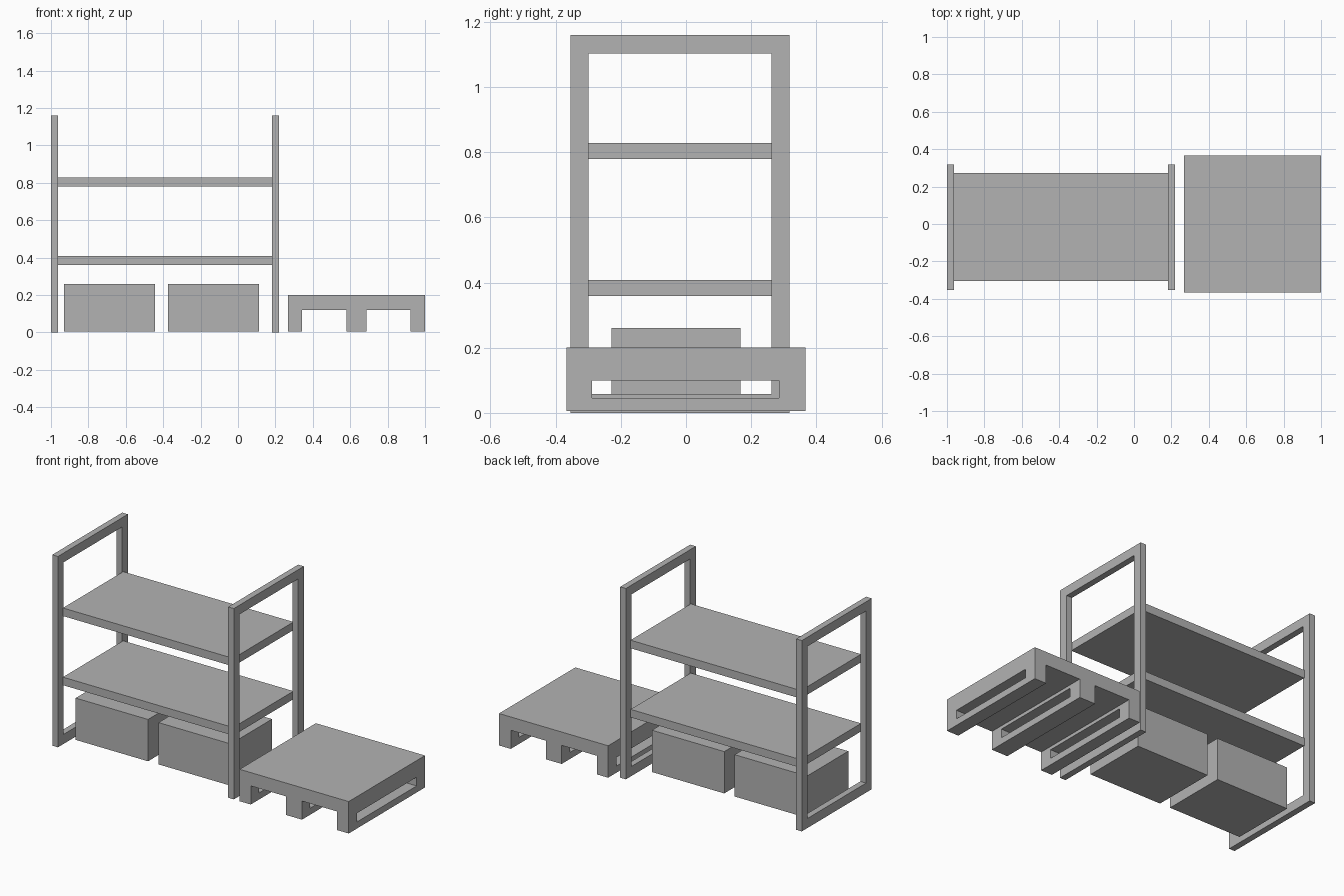
import bpy
import bmesh

if "Cube" in bpy.data.objects:
    bpy.data.objects.remove(bpy.data.objects["Cube"])

steel = bpy.data.materials.new("plain grey")
steel.diffuse_color = (0.45, 0.45, 0.45, 1)
steel.use_nodes = True
steel.node_tree.nodes["Principled BSDF"].inputs["Base Color"].default_value = steel.diffuse_color


def block(name, x, y, z):
    """Box spanning the given (low, high) ranges."""
    bm = bmesh.new()
    bmesh.ops.create_cube(bm, size=1)
    for v in bm.verts:
        v.co = [r[0] if c < 0 else r[1] for c, r in zip(v.co, (x, y, z))]
    mesh = bpy.data.meshes.new(name)
    bm.to_mesh(mesh)
    bm.free()
    mesh.materials.append(steel)
    ob = bpy.data.objects.new(name, mesh)
    bpy.context.collection.objects.link(ob)
    return ob


def cut(ob, x, y, z):
    """Remove a box-shaped opening from an object."""
    cutter = block("cutter", x, y, z)
    cutter.hide_render = True
    mod = ob.modifiers.new("opening", 'BOOLEAN')
    mod.operation = 'DIFFERENCE'
    mod.solver = 'EXACT'
    mod.object = cutter
    bpy.context.view_layer.objects.active = ob
    bpy.ops.object.modifier_apply(modifier=mod.name)
    bpy.data.objects.remove(cutter)


# Rectangular end frames of the rack
for name, x0, x1 in (("left_frame", -1.0, -0.962), ("right_frame", 0.182, 0.22)):
    frame = block(name, (x0, x1), (-0.354, 0.317), (0, 1.159))
    cut(frame, (x0 - 0.1, x1 + 0.1), (-0.299, 0.263), (0.058, 1.103))

# Shelf boards between the frames
for name, z in (("lower_shelf", 0.359), ("upper_shelf", 0.779)):
    block(name, (-0.962, 0.182), (-0.306, 0.272), (z, z + 0.049))

# Storage boxes under the rack
for name, x in (("left_box", -0.93), ("right_box", -0.374)):
    block(name, (x, x + 0.486), (-0.229, 0.167), (0.006, 0.26))

# Pallet: two fork channels underneath and a slot through all runners
pallet = block("pallet", (0.267, 1.0), (-0.366, 0.366), (0.006, 0.2))
for x in ((0.342, 0.579), (0.686, 0.921)):
    cut(pallet, x, (-0.5, 0.5), (-0.1, 0.119))
cut(pallet, (0.24, 1.1), (-0.288, 0.286), (0.046, 0.099))
